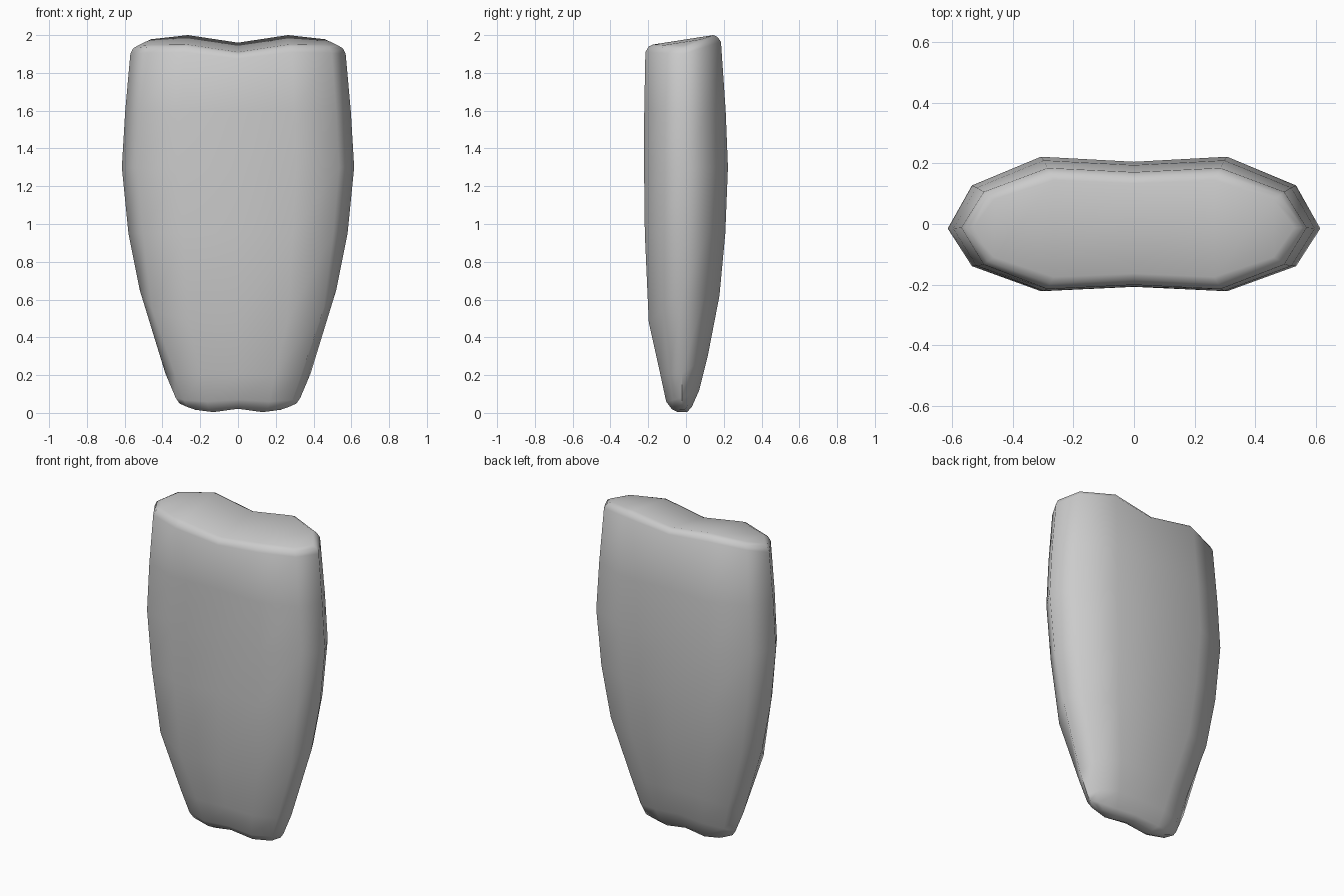
import bpy, bmesh, math

if "Cube" in bpy.data.objects:
    bpy.data.objects.remove(bpy.data.objects["Cube"])

# Lofted cross-sections from bottom to top:
# half width, y front, y back, y side, z front, z side, z back, centre z shift
RINGS = [
    (0.26, -0.045, 0.005, -0.02, 0.004, 0.035, 0.004, 0.018),
    (0.31, -0.075, 0.030, -0.02, 0.020, 0.050, 0.030, 0.015),
    (0.33, -0.105, 0.070, -0.02, 0.060, 0.080, 0.120, 0.010),
    (0.385, -0.135, 0.115, -0.02, 0.20, 0.21, 0.30, 0.0),
    (0.52, -0.197, 0.177, -0.015, 0.48, 0.65, 0.62, 0.0),
    (0.58, -0.218, 0.208, -0.015, 0.95, 0.95, 0.95, 0.0),
    (0.615, -0.222, 0.222, -0.015, 1.30, 1.30, 1.30, 0.0),
    (0.597, -0.221, 0.210, -0.015, 1.60, 1.60, 1.60, 0.0),
    (0.57, -0.215, 0.185, -0.012, 1.91, 1.90, 1.965, -0.035),
    (0.555, -0.197, 0.167, -0.012, 1.94, 1.93, 1.99, -0.04),
    (0.53, -0.175, 0.145, -0.012, 1.95, 1.945, 2.0, -0.04),
]
# Waisted twelve-sided outline: x fraction, depth fraction
BACK = [(1, 0), (0.87, 0.6), (0.5, 1), (0, 0.93), (-0.5, 1), (-0.87, 0.6)]
OUTLINE = BACK + [(-x, -y) for x, y in BACK]

bm = bmesh.new()
loops = []
for w, yf, yb, ys, zf, zs, zb, dip in RINGS:
    loop = []
    for u, v in OUTLINE:
        t = abs(v)
        y_end, z_end = (yb, zb) if v > 0 else (yf, zf)
        t_z = 1 if u == 0 else t
        z = zs + (z_end - zs) * t_z + (dip if u == 0 else 0)
        loop.append(bm.verts.new((w * u, ys + (y_end - ys) * t, z)))
    loops.append(loop)

# Side walls
n = len(OUTLINE)
for a, b in zip(loops, loops[1:]):
    for i in range(n):
        j = (i + 1) % n
        bm.faces.new((a[i], a[j], b[j], b[i]))

# Top and bottom caps, in strips running front to back
for loop in (loops[0], loops[-1]):
    bm.faces.new((loop[0], loop[1], loop[11]))
    for i in range(1, 5):
        bm.faces.new((loop[i], loop[i + 1], loop[11 - i], loop[12 - i]))
    bm.faces.new((loop[5], loop[6], loop[7]))

bmesh.ops.recalc_face_normals(bm, faces=bm.faces)
mesh = bpy.data.meshes.new("tapered_slab")
bm.to_mesh(mesh)
bm.free()
slab = bpy.data.objects.new("tapered_slab", mesh)
bpy.context.collection.objects.link(slab)
bpy.context.view_layer.objects.active = slab
slab.select_set(True)
bpy.ops.object.shade_smooth_by_angle(angle=math.radians(65))
